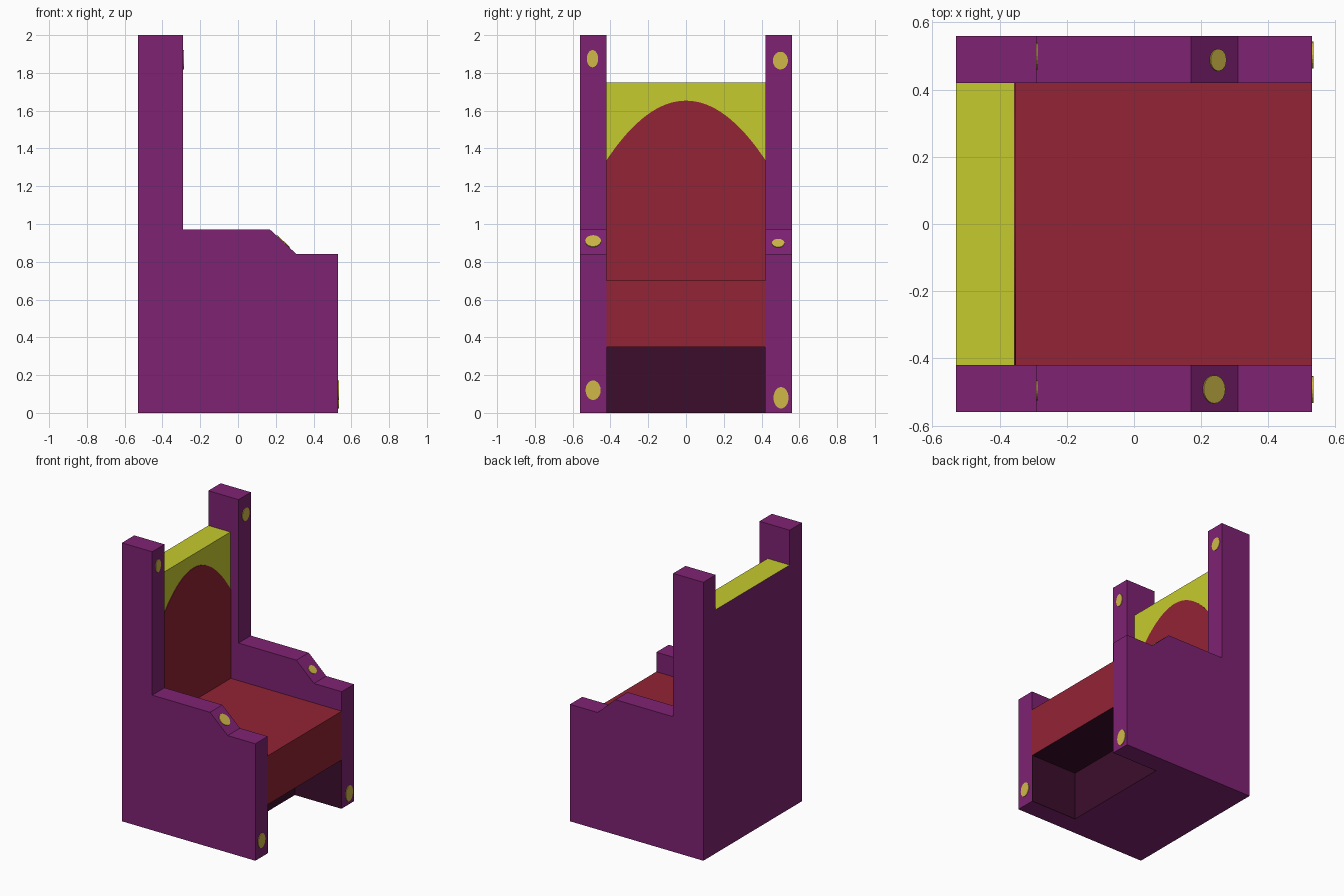
import bpy, bmesh, math
from mathutils import Vector

if "Cube" in bpy.data.objects:
    bpy.data.objects.remove(bpy.data.objects["Cube"])


def srgb(hexcol):
    vals = [int(hexcol[i:i + 2], 16) / 255 for i in (0, 2, 4)]
    return [v / 12.92 if v < 0.04045 else ((v + 0.055) / 1.055) ** 2.4 for v in vals] + [1]


def material(name, hexcol):
    m = bpy.data.materials.new(name)
    m.diffuse_color = srgb(hexcol)
    m.use_nodes = True
    m.node_tree.nodes["Principled BSDF"].inputs["Base Color"].default_value = m.diffuse_color
    return m


PURPLE = material("purple", "7f2273")
RED = material("red", "932335")
YELLOW = material("yellow", "c6cb2d")
GOLD = material("gold", "d0b848")
DARK = material("dark plum", "3b0d2b")


def prism(name, points, sweep, mats, rule=None):
    """Extrude a planar outline along sweep; rule(normal) picks the material slot."""
    bm = bmesh.new()
    face = bm.faces.new([bm.verts.new(p) for p in points])
    ext = bmesh.ops.extrude_face_region(bm, geom=[face], use_keep_orig=True)
    verts = [v for v in ext["geom"] if isinstance(v, bmesh.types.BMVert)]
    bmesh.ops.translate(bm, vec=Vector(sweep), verts=verts)
    bmesh.ops.recalc_face_normals(bm, faces=bm.faces)
    bm.normal_update()
    if rule:
        for f in bm.faces:
            f.material_index = rule(f.normal)
    me = bpy.data.meshes.new(name)
    bm.to_mesh(me)
    bm.free()
    for m in mats:
        me.materials.append(m)
    ob = bpy.data.objects.new(name, me)
    bpy.context.collection.objects.link(ob)
    return ob


def box(name, x0, x1, y0, y1, z0, z1, mats, rule=None):
    pts = [(x0, y0, z0), (x1, y0, z0), (x1, y1, z0), (x0, y1, z0)]
    return prism(name, pts, (0, 0, z1 - z0), mats, rule)


X, IN, OUT = 0.53, 0.42, 0.56
BACK, POST, TOE, SEAT_LOW, SEAT_TOP = -0.355, -0.29, 0.16, 0.35, 0.70

# Side panels with tall back post and stepped arm
outline = [(-X, 0), (X, 0), (X, 0.84), (0.31, 0.84), (0.17, 0.97),
           (POST, 0.97), (POST, 2), (-X, 2)]
for side, label in ((-1, "left"), (1, "right")):
    prism(f"side_panel_{label}", [(x, side * IN, z) for x, z in outline],
          (0, side * (OUT - IN), 0), [PURPLE])
    # Dark lining of the foot recess
    y0, y1 = sorted((side * IN, side * (IN - 0.003)))
    box(f"recess_lining_{label}", TOE, X, y0, y1, 0, SEAT_LOW, [DARK])

# Backrest: purple behind, yellow on top and front
box("backrest", -X, BACK, -IN, IN, 0, 1.75, [PURPLE, YELLOW],
    lambda n: 1 if n.z > 0.5 or n.x > 0.5 else 0)

# Red arched back cushion
arch = [(BACK, -IN, SEAT_TOP - 0.01)]
for i in range(33):
    y = -IN + 2 * IN * i / 32
    arch.append((BACK, y, 1.653 - 1.78 * y * y))
arch.append((BACK, IN, SEAT_TOP - 0.01))
prism("back_cushion", arch, (0.004, 0, 0), [RED])

# Seat with dark underside, and the recessed base beneath it
box("seat", BACK, X, -IN, IN, SEAT_LOW, SEAT_TOP, [RED, DARK],
    lambda n: 1 if n.z < -0.5 else 0)
box("base", BACK, TOE, -IN, IN, 0, SEAT_LOW, [PURPLE, DARK],
    lambda n: 1 if n.x > 0.5 else 0)


# Gold studs: thin ovals on the posts, arm slopes and feet
def stud(name, centre, normal, half_w, half_h):
    n = Vector(normal).normalized()
    across = Vector((0, 1, 0))
    up = n.cross(across)
    pts = []
    for i in range(20):
        a = 2 * math.pi * i / 20
        pts.append(Vector(centre) + across * half_w * math.cos(a) + up * half_h * math.sin(a))
    prism(name, pts, n * 0.004, [GOLD])


slope = (0.13, 0, 0.14)
stud("post_stud_left", (POST, -0.495, 1.875), (1, 0, 0), 0.03, 0.046)
stud("post_stud_right", (POST, 0.50, 1.865), (1, 0, 0), 0.04, 0.047)
stud("arm_stud_left", (0.237, -0.492, 0.908), slope, 0.042, 0.044)
stud("arm_stud_right", (0.249, 0.488, 0.897), slope, 0.033, 0.032)
stud("foot_stud_left", (X, -0.492, 0.12), (1, 0, 0), 0.04, 0.052)
stud("foot_stud_right", (X, 0.503, 0.08), (1, 0, 0), 0.04, 0.057)
